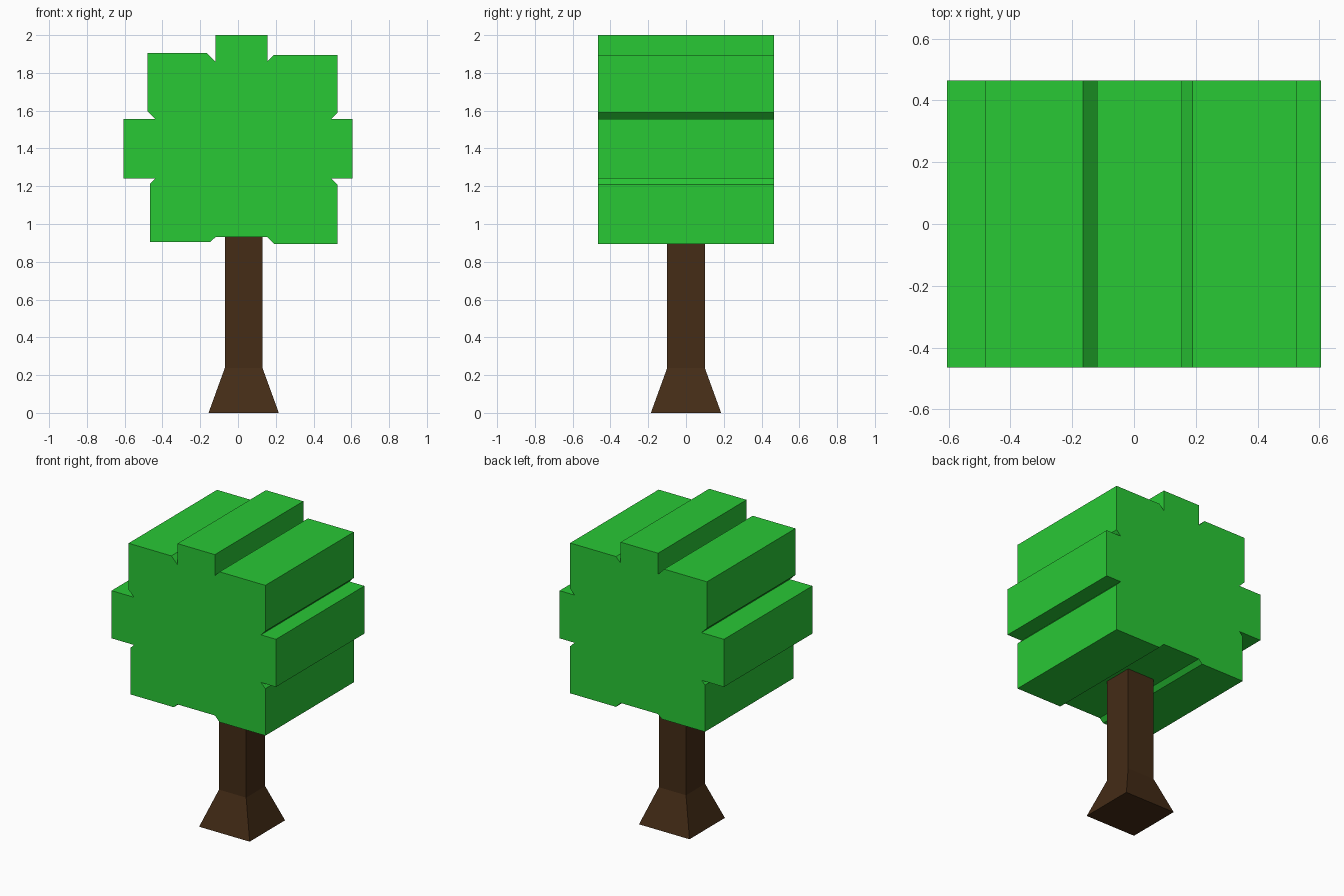
import bpy
import bmesh

if "Cube" in bpy.data.objects:
    bpy.data.objects.remove(bpy.data.objects["Cube"])


def material(name, color):
    mat = bpy.data.materials.new(name)
    mat.diffuse_color = (*color, 1)
    mat.use_nodes = True
    mat.node_tree.nodes["Principled BSDF"].inputs["Base Color"].default_value = mat.diffuse_color
    return mat


def add_object(name, bm, mat):
    bmesh.ops.recalc_face_normals(bm, faces=bm.faces)
    mesh = bpy.data.meshes.new(name)
    bm.to_mesh(mesh)
    bm.free()
    mesh.materials.append(mat)
    obj = bpy.data.objects.new(name, mesh)
    bpy.context.collection.objects.link(obj)
    return obj


leaf_green = material("leaf_green", (0.022, 0.58, 0.036))
bark_brown = material("bark_brown", (0.058, 0.025, 0.008))

# Foliage: blocky notched outline in x-z, extruded along y
DEPTH = 0.465
outline = [
    (-0.12, 2.0), (0.155, 2.0), (0.155, 1.86), (0.19, 1.895), (0.527, 1.895),
    (0.527, 1.59), (0.495, 1.557), (0.605, 1.557), (0.605, 1.24), (0.495, 1.24),
    (0.527, 1.208), (0.527, 0.895), (0.19, 0.895), (0.155, 0.93), (-0.12, 0.93),
    (-0.147, 0.904), (-0.465, 0.904), (-0.465, 1.215), (-0.44, 1.24), (-0.605, 1.24),
    (-0.605, 1.557), (-0.44, 1.557), (-0.48, 1.597), (-0.48, 1.906), (-0.165, 1.906),
    (-0.12, 1.86),
]
bm = bmesh.new()
front = bm.faces.new([bm.verts.new((x, -DEPTH, z)) for x, z in outline])
extruded = bmesh.ops.extrude_face_region(bm, geom=[front], use_keep_orig=True)
moved = [v for v in extruded["geom"] if isinstance(v, bmesh.types.BMVert)]
bmesh.ops.translate(bm, vec=(0, 2 * DEPTH, 0), verts=moved)
add_object("foliage", bm, leaf_green)

# Trunk: square rings, flared at the foot
TRUNK_X = 0.03
bm = bmesh.new()
rings = []
for z, half in [(0, 0.186), (0.237, 0.1), (0.935, 0.1)]:
    rings.append([bm.verts.new((TRUNK_X + sx * half, sy * half, z))
                  for sx, sy in [(-1, -1), (1, -1), (1, 1), (-1, 1)]])
for low, high in zip(rings, rings[1:]):
    for i in range(4):
        j = (i + 1) % 4
        bm.faces.new((low[i], low[j], high[j], high[i]))
bm.faces.new(rings[0][::-1])
bm.faces.new(rings[-1])
add_object("trunk", bm, bark_brown)
